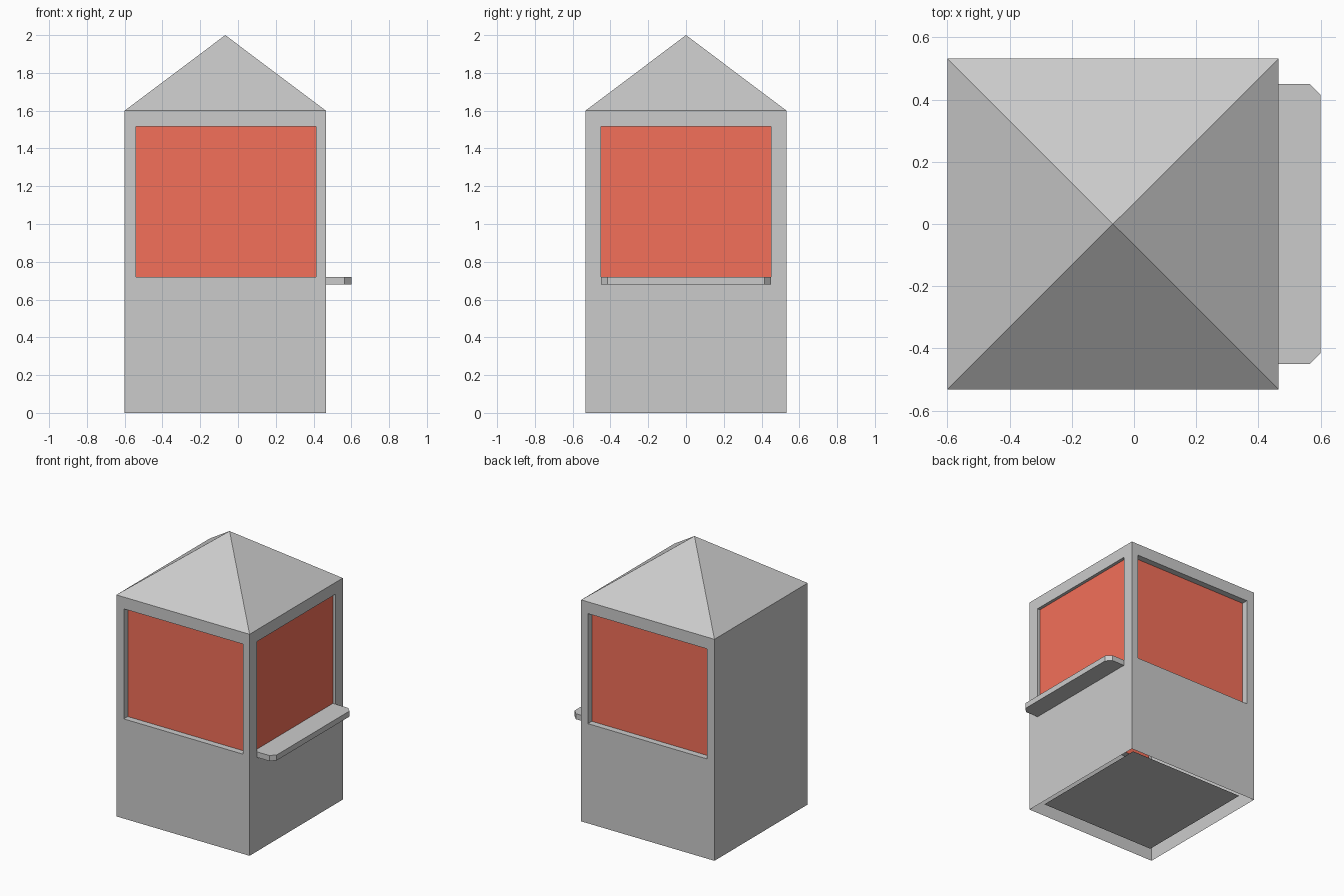
import bpy, bmesh
from mathutils import Vector

if "Cube" in bpy.data.objects:
    bpy.data.objects.remove(bpy.data.objects["Cube"])

X0, X1, Y = -0.6, 0.465, 0.532      # booth footprint
EAVES, TOP = 1.6, 2.0
SILL, HEAD = 0.72, 1.515            # window opening heights

red = bpy.data.materials.new("red_pane")
red.diffuse_color = (0.9, 0.16, 0.1, 1)
red.use_nodes = True
red.node_tree.nodes["Principled BSDF"].inputs["Base Color"].default_value = red.diffuse_color


def finish(name, bm, mat=None):
    mesh = bpy.data.meshes.new(name)
    bm.to_mesh(mesh)
    bm.free()
    obj = bpy.data.objects.new(name, mesh)
    bpy.context.collection.objects.link(obj)
    if mat:
        mesh.materials.append(mat)
    return obj


def polygon(name, points, mat=None):
    bm = bmesh.new()
    bm.faces.new([bm.verts.new(p) for p in points])
    return finish(name, bm, mat)


# Booth walls: thin shell, open underneath and under the roof
bm = bmesh.new()
bmesh.ops.create_cube(bm, size=1)
for v in bm.verts:
    v.co = (X1 if v.co.x > 0 else X0, Y if v.co.y > 0 else -Y, EAVES if v.co.z > 0 else 0)
bm.normal_update()
bmesh.ops.delete(bm, geom=[f for f in bm.faces if abs(f.normal.z) > 0.5], context='FACES_ONLY')


def cut_window(name, normal, low, high, depth):
    """Frame an opening in one wall, push it in and fill it with a pane."""
    n = Vector(normal)
    face = next(f for f in bm.faces if f.normal.dot(n) > 0.9)
    axis = 1 if n.x else 0
    centre = face.calc_center_median()
    bmesh.ops.inset_individual(bm, faces=[face], thickness=0.04)
    for v in face.verts:
        v.co[axis] = high if v.co[axis] > centre[axis] else low
        v.co.z = HEAD if v.co.z > centre.z else SILL
    cap = bmesh.ops.extrude_discrete_faces(bm, faces=[face])["faces"][0]
    for v in cap.verts:
        v.co -= n * depth
    polygon(name, [v.co.copy() for v in cap.verts], red)
    bmesh.ops.delete(bm, geom=[cap], context='FACES_ONLY')


cut_window("front_window", (0, -1, 0), -0.54, 0.412, 0.045)
cut_window("back_window", (0, 1, 0), -0.54, 0.412, 0.045)
cut_window("right_window", (1, 0, 0), -0.45, 0.45, 0.022)
finish("booth_walls", bm)

# Pyramid roof
bm = bmesh.new()
base = [bm.verts.new(p) for p in ((X0, -Y, EAVES), (X1, -Y, EAVES), (X1, Y, EAVES), (X0, Y, EAVES))]
peak = bm.verts.new(((X0 + X1) / 2, 0, TOP))
for i in range(4):
    bm.faces.new((base[i], base[(i + 1) % 4], peak))
finish("roof", bm)

# Slightly raised floor panel, set in from the walls
e, h = 0.07, 0.036
polygon("floor_panel", [(X0 + e, Y - e, h), (X1 - e, Y - e, h), (X1 - e, -Y + e, h), (X0 + e, -Y + e, h)])

# Counter shelf with clipped outer corners
bm = bmesh.new()
outline = [(0.444, -0.45), (0.565, -0.45), (0.6, -0.415), (0.6, 0.415), (0.565, 0.45), (0.444, 0.45)]
shelf = bm.faces.new([bm.verts.new((x, y, 0.68)) for x, y in outline])
ext = bmesh.ops.extrude_face_region(bm, geom=[shelf], use_keep_orig=True)["geom"]
bmesh.ops.translate(bm, vec=(0, 0, SILL - 0.68), verts=[g for g in ext if isinstance(g, bmesh.types.BMVert)])
bmesh.ops.recalc_face_normals(bm, faces=bm.faces)
finish("counter_shelf", bm)
